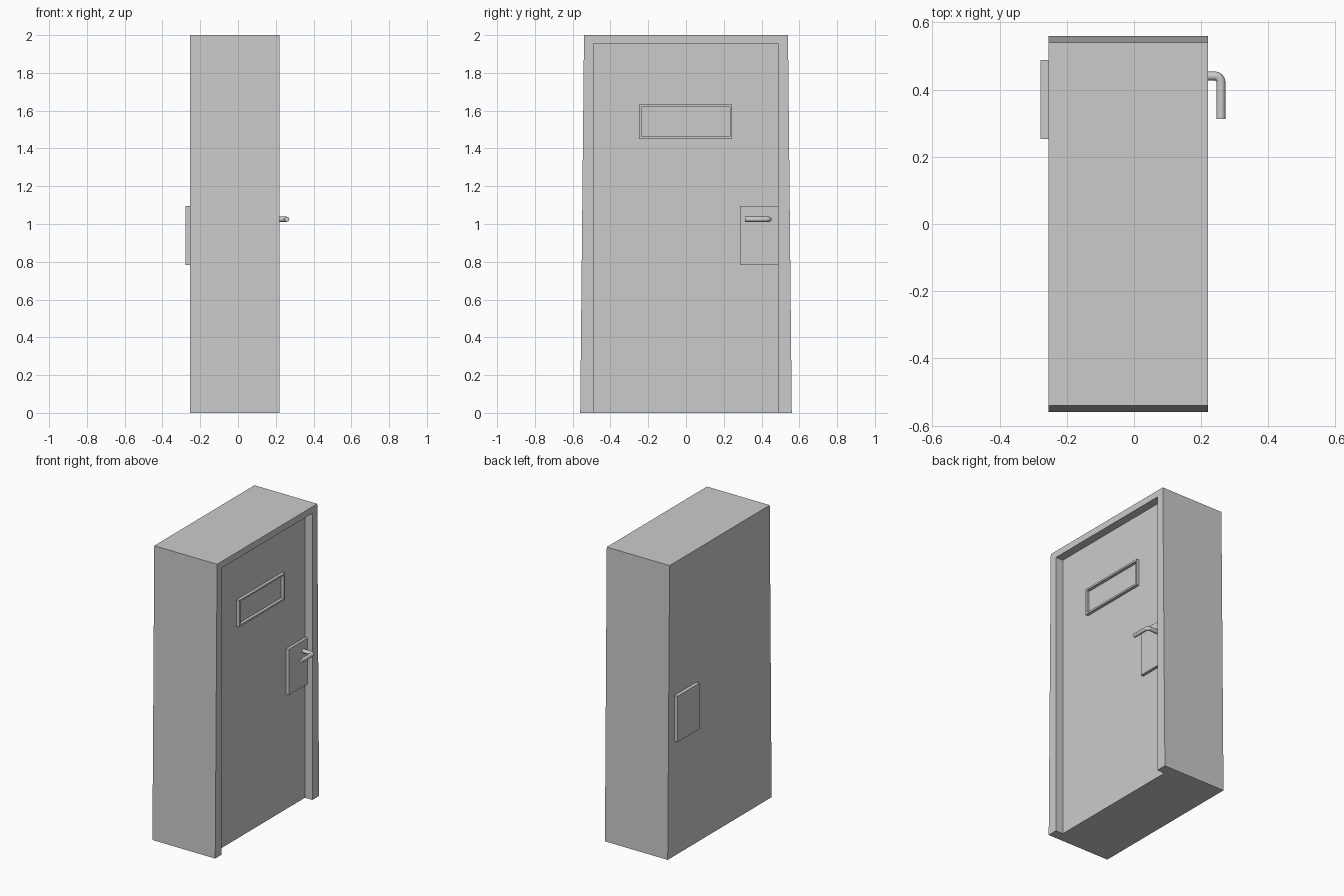
import bpy, bmesh, math

if "Cube" in bpy.data.objects:
    bpy.data.objects.remove(bpy.data.objects["Cube"])

X_BACK, X_DOOR, X_FRONT = -0.254, 0.164, 0.22


def prism(name, profile, x0, x1):
    """Extrude a closed (y, z) outline from x0 to x1."""
    bm = bmesh.new()
    face = bm.faces.new([bm.verts.new((x0, y, z)) for y, z in profile])
    out = bmesh.ops.extrude_face_region(bm, geom=[face])
    for v in out["geom"]:
        if isinstance(v, bmesh.types.BMVert):
            v.co.x = x1
    bmesh.ops.recalc_face_normals(bm, faces=bm.faces[:])
    mesh = bpy.data.meshes.new(name)
    bm.to_mesh(mesh)
    bm.free()
    obj = bpy.data.objects.new(name, mesh)
    bpy.context.collection.objects.link(obj)
    return obj


def rect(y0, y1, z0, z1):
    return [(y0, z0), (y1, z0), (y1, z1), (y0, z1)]


def cut(target, cutter):
    cutter.hide_render = True
    mod = target.modifiers.new("cut", "BOOLEAN")
    mod.operation, mod.object, mod.solver = "DIFFERENCE", cutter, "EXACT"
    bpy.context.view_layer.objects.active = target
    bpy.ops.object.modifier_apply(modifier=mod.name)
    bpy.data.objects.remove(cutter)


# Tapered wall block with the recessed door face
wall = prism("door_wall", [(-0.56, 0), (0.56, 0), (0.54, 2), (-0.54, 2)], X_BACK, X_FRONT)
cut(wall, prism("recess_cutter", rect(-0.49, 0.487, -0.1, 1.955), X_DOOR, 0.4))

# Raised window frame
window = prism("window_frame", rect(-0.248, 0.244, 1.45, 1.632), X_DOOR, X_DOOR + 0.02)
cut(window, prism("window_cutter", rect(-0.236, 0.232, 1.462, 1.62), X_DOOR - 0.1, X_DOOR + 0.1))

# Lock plates on both faces
prism("front_lock_plate", rect(0.285, 0.487, 0.782, 1.095), X_DOOR, X_DOOR + 0.02)
prism("back_lock_plate", rect(0.253, 0.488, 0.782, 1.095), -0.278, X_BACK)

# Bent lever handle: straight shank, rounded elbow, lever
R, Z, BX, BY, BEND = 0.0135, 1.025, 0.2585, 0.44, 0.018
path = [(X_DOOR, BY)]
for i in range(7):
    a = math.pi / 2 * (1 - i / 6)
    path.append((BX - BEND + BEND * math.cos(a), BY - BEND + BEND * math.sin(a)))
path.append((BX, 0.312))
curve = bpy.data.curves.new("lever_handle", "CURVE")
curve.dimensions = "3D"
curve.bevel_depth = R
curve.bevel_resolution = 4
curve.use_fill_caps = True
spline = curve.splines.new("POLY")
spline.points.add(len(path) - 1)
for p, (x, y) in zip(spline.points, path):
    p.co = (x, y, Z, 1)
handle = bpy.data.objects.new("lever_handle", curve)
bpy.context.collection.objects.link(handle)
bpy.ops.object.select_all(action="DESELECT")
handle.select_set(True)
bpy.context.view_layer.objects.active = handle
bpy.ops.object.convert(target="MESH")
bpy.ops.object.shade_smooth_by_angle(angle=math.radians(40))
